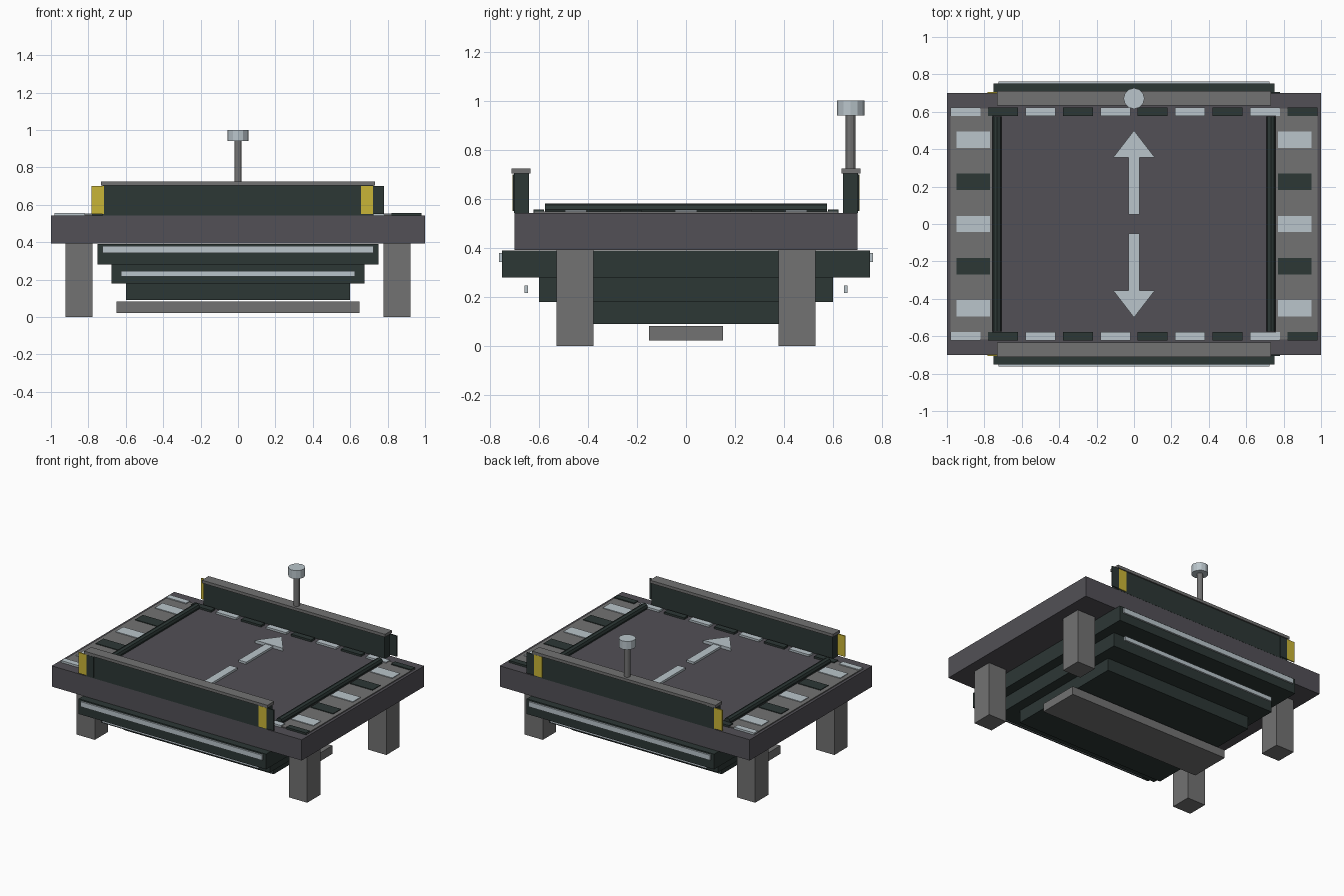
import bpy, bmesh, math
from mathutils import Matrix

if "Cube" in bpy.data.objects:
    bpy.data.objects.remove(bpy.data.objects["Cube"])


def srgb(h):
    vals = [int(h[i:i + 2], 16) / 255 for i in (0, 2, 4)]
    return [v / 12.92 if v <= 0.04045 else ((v + 0.055) / 1.055) ** 2.4 for v in vals] + [1]


def material(name, h):
    m = bpy.data.materials.new(name)
    m.diffuse_color = srgb(h)
    m.use_nodes = True
    m.node_tree.nodes["Principled BSDF"].inputs["Base Color"].default_value = m.diffuse_color
    return m


DECK = material("deck charcoal", "525056")
GREY = material("mid grey", "727272")
DARK = material("dark green grey", "2c3735")
LIGHT = material("pale blue grey", "bac5cb")
YELLOW = material("hazard yellow", "c9b537")


def finish(bm, name, mat):
    bmesh.ops.recalc_face_normals(bm, faces=bm.faces)
    me = bpy.data.meshes.new(name)
    bm.to_mesh(me)
    bm.free()
    me.materials.append(mat)
    ob = bpy.data.objects.new(name, me)
    bpy.context.collection.objects.link(ob)
    return ob


def box(name, mat, x, y, z):
    """Box from (min, max) pairs on each axis."""
    bm = bmesh.new()
    size = [b - a for a, b in (x, y, z)]
    mid = [(a + b) / 2 for a, b in (x, y, z)]
    bmesh.ops.create_cube(bm, size=1, matrix=Matrix.Translation(mid) @ Matrix.Diagonal(size + [1]))
    return finish(bm, name, mat)


def around(c, w):
    return (c - w / 2, c + w / 2)


def cylinder(name, mat, r, length, loc, sides, rot=Matrix.Identity(4)):
    bm = bmesh.new()
    bmesh.ops.create_cone(bm, cap_ends=True, segments=sides, radius1=r, radius2=r,
                          depth=length, matrix=Matrix.Translation(loc) @ rot)
    return finish(bm, name, mat)


def prism(name, mat, pts, z0, z1):
    bm = bmesh.new()
    f = bm.faces.new([bm.verts.new((x, y, z0)) for x, y in pts])
    new = bmesh.ops.extrude_face_region(bm, geom=[f])["geom"]
    for v in new:
        if isinstance(v, bmesh.types.BMVert):
            v.co.z = z1
    return finish(bm, name, mat)


# deck slab and legs
TOP = 0.542
box("deck", DECK, (-1, 1), (-0.7, 0.7), (0.392, TOP))
for sx in (-1, 1):
    for sy in (-1, 1):
        box("leg", GREY, around(sx * 0.85, 0.146), around(sy * 0.452, 0.15), (0, 0.392))

# stepped underside and base plate
box("upper_tier", DARK, (-0.75, 0.75), (-0.75, 0.75), (0.28, 0.39))
box("middle_tier", DARK, (-0.675, 0.675), (-0.6, 0.6), (0.18, 0.28))
box("lower_tier", DARK, (-0.6, 0.6), (-0.45, 0.45), (0.09, 0.18))
box("base_plate", GREY, (-0.65, 0.65), (-0.15, 0.15), (0.022, 0.082))

for s in (-1, 1):
    # light strips under the deck
    box("upper_light_strip", LIGHT, (-0.725, 0.725), around(s * 0.755, 0.014), (0.343, 0.38))
    box("lower_light_strip", LIGHT, (-0.625, 0.625), around(s * 0.652, 0.014), (0.217, 0.247))

    # barrier with cap and two-tone hazard plates
    box("barrier", DARK, (-0.725, 0.725), around(s * 0.671, 0.06), (TOP, 0.705))
    box("barrier_cap", GREY, (-0.733, 0.733), around(s * 0.672, 0.077), (0.703, 0.724))
    for x in (-0.72, 0.72):
        box("hazard_yellow_plate", YELLOW, around(x - 0.03, 0.065), around(s * 0.702, 0.009), (0.55, 0.70))
        box("hazard_dark_plate", DARK, around(x + 0.03, 0.06), around(s * 0.702, 0.008), (0.55, 0.70))

    # side walkway with cross dashes
    box("walkway", GREY, around(s * 0.87, 0.22), (-0.617, 0.617), (TOP, 0.549))
    for i in range(5):
        box("walkway_dash", DARK if i % 2 else LIGHT, around(s * 0.86, 0.18),
            around(-0.45 + 0.225 * i, 0.088), (0.546, 0.554))

    # edge dashes
    for i in range(10):
        box("edge_dash", DARK if i % 2 else LIGHT, around(-0.9 + 0.2 * i, 0.16),
            around(s * 0.6, 0.044), (TOP, 0.556))

    # low side rail
    cylinder("side_rail", DARK, 0.024, 1.15, (s * 0.732, 0, 0.557), 8,
             Matrix.Rotation(math.pi / 2, 4, 'X'))

    # direction arrow
    box("arrow_shaft", LIGHT, (-0.03, 0.03), sorted((s * 0.05, s * 0.36)), (TOP, 0.557))
    prism("arrow_head", LIGHT, [(-0.112, s * 0.355), (0.112, s * 0.355), (0, s * 0.5)], TOP, 0.563)

# post with round head on the back barrier
cylinder("post", GREY, 0.02, 0.225, (0, 0.671, 0.832), 12)
cylinder("post_head", LIGHT, 0.056, 0.06, (0, 0.671, 0.97), 12)
